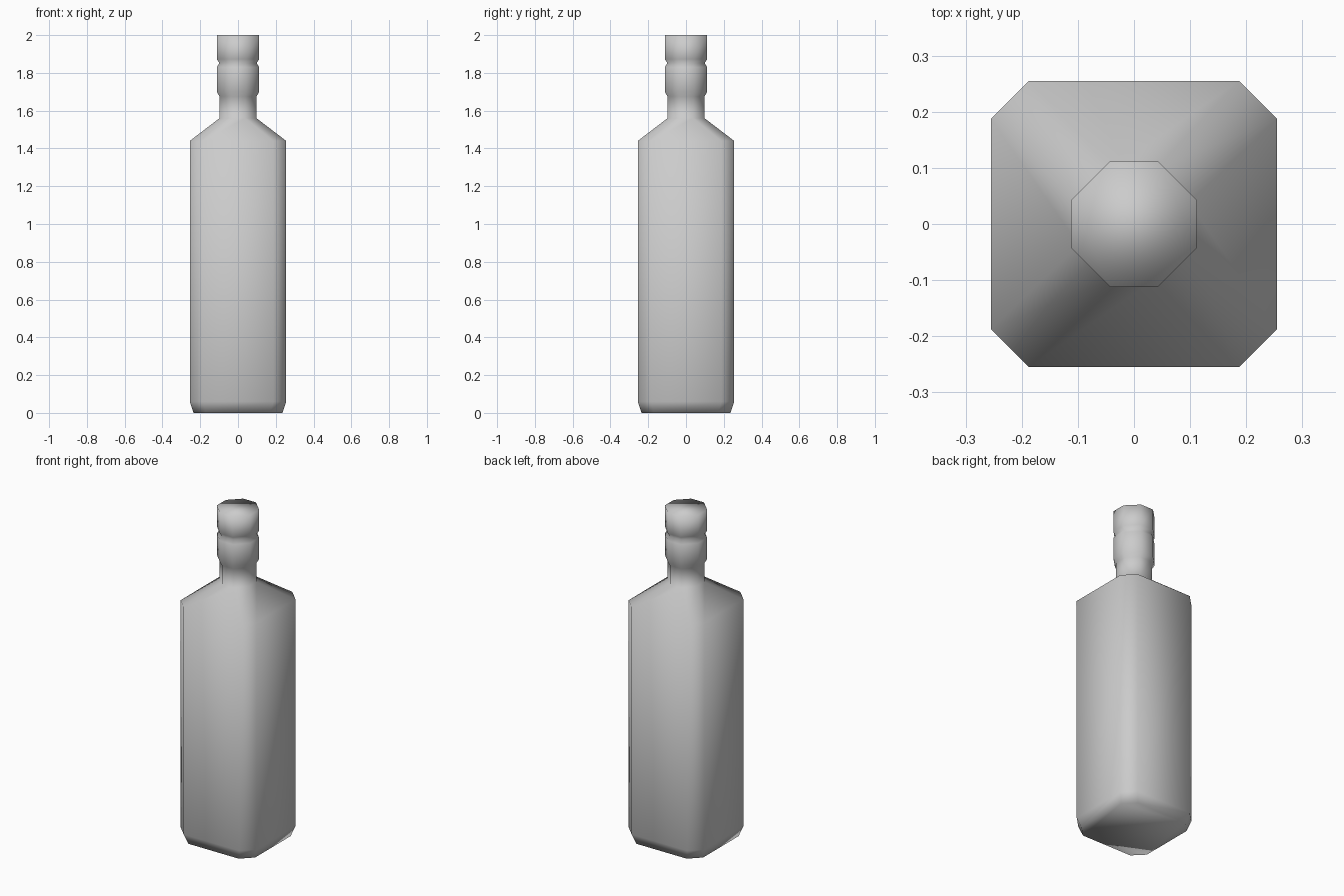
import bpy, bmesh

if "Cube" in bpy.data.objects:
    bpy.data.objects.remove(bpy.data.objects["Cube"])


def octagon(bm, half, corner, z):
    """Ring of a square with chamfered corners."""
    pts = [(corner, -half), (half, -corner), (half, corner), (corner, half),
           (-corner, half), (-half, corner), (-half, -corner), (-corner, -half)]
    return [bm.verts.new((x, y, z)) for x, y in pts]


# Profile: half width, half length of the flat side, height
profile = [
    (0.235, 0.170, 0.00),   # base
    (0.255, 0.187, 0.06),   # body bottom
    (0.255, 0.187, 1.44),   # body top
    (0.098, 0.038, 1.56),   # shoulder top
    (0.098, 0.038, 1.675),  # neck top
    (0.112, 0.043, 1.70),   # collar
    (0.112, 0.043, 1.83),
    (0.099, 0.038, 1.852),  # groove
    (0.112, 0.043, 1.873),  # cap
    (0.112, 0.043, 2.00),
]

bm = bmesh.new()
rings = [octagon(bm, *p) for p in profile]
for low, high in zip(rings, rings[1:]):
    for i in range(8):
        j = (i + 1) % 8
        bm.faces.new((low[i], low[j], high[j], high[i]))

# Closed base and top
bm.faces.new(rings[0][::-1])
bm.faces.new(rings[-1])
for f in bm.faces:
    f.smooth = True

mesh = bpy.data.meshes.new("bottle")
bm.to_mesh(mesh)
bm.free()
bottle = bpy.data.objects.new("bottle", mesh)
bpy.context.collection.objects.link(bottle)
